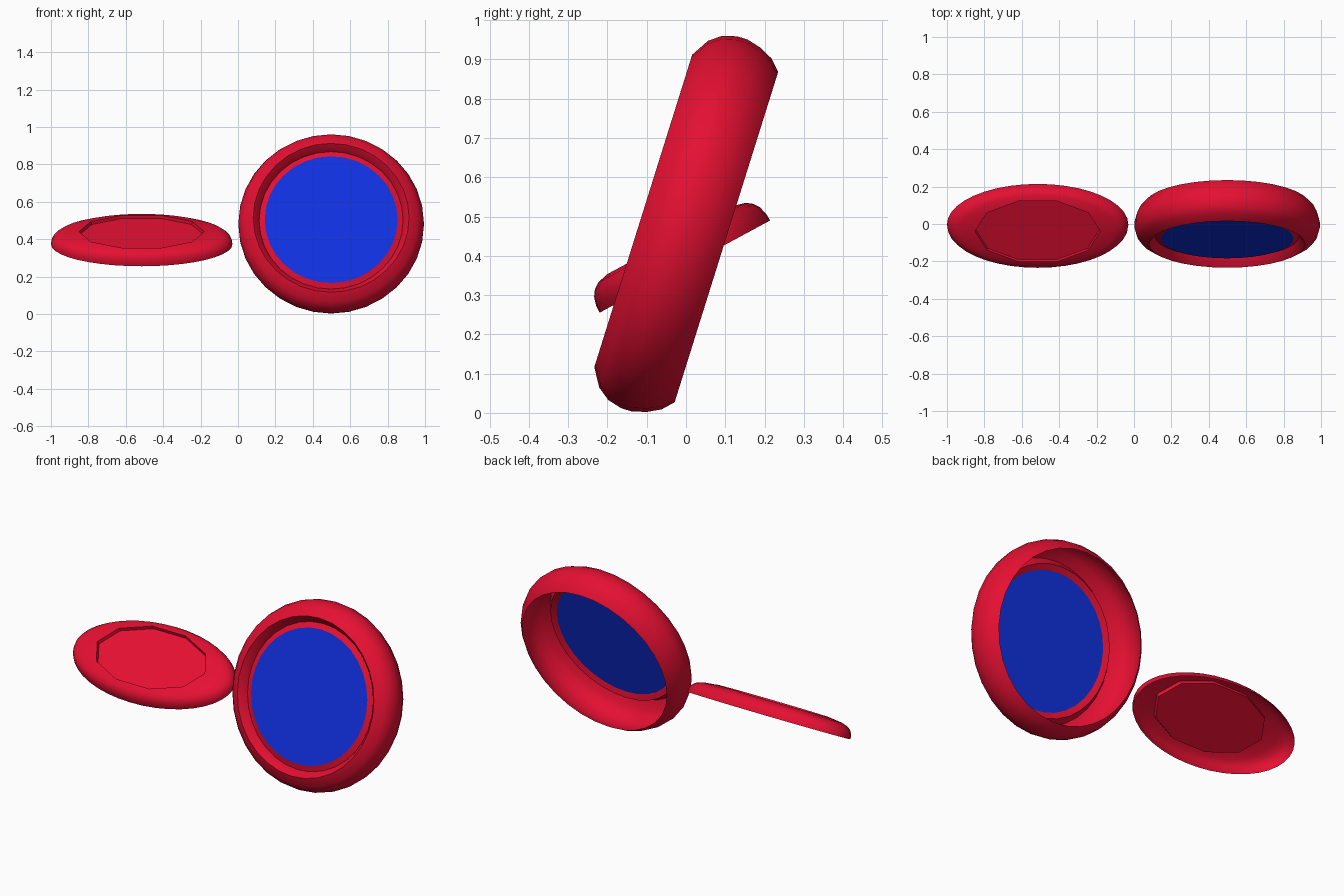
import bpy, math

if "Cube" in bpy.data.objects:
    bpy.data.objects.remove(bpy.data.objects["Cube"])

def material(name, rgb):
    m = bpy.data.materials.new(name)
    m.diffuse_color = (*rgb, 1)
    m.use_nodes = True
    m.node_tree.nodes["Principled BSDF"].inputs["Base Color"].default_value = m.diffuse_color
    return m

red = material("red", (0.78, 0.005, 0.032))
blue = material("blue", (0.005, 0.03, 0.75))

def shell(name, rings, segs, mat, loc, tilt, sides=0, cap=False, first_poly=99):
    """Open shell lofted through elliptical rings (rx, ry, height);
    rings from first_poly onward are snapped to a polygon with `sides` sides."""
    verts, faces = [], []
    for i, (rx, ry, h) in enumerate(rings):
        for k in range(segs):
            a = 2 * math.pi * k / segs
            f = 1.0
            if i >= first_poly:
                half = math.pi / sides
                f = math.cos(half) / math.cos(a % (2 * half) - half)
            verts.append((rx * f * math.cos(a), ry * f * math.sin(a), h))
    for i in range(len(rings) - 1):
        for k in range(segs):
            n = (k + 1) % segs
            faces.append((i * segs + k, i * segs + n,
                          (i + 1) * segs + n, (i + 1) * segs + k))
    if cap:
        faces.append(tuple(range((len(rings) - 1) * segs, len(rings) * segs)))
    me = bpy.data.meshes.new(name)
    me.from_pydata(verts, [], faces)
    me.materials.append(mat)
    ob = bpy.data.objects.new(name, me)
    bpy.context.collection.objects.link(ob)
    ob.location = loc
    ob.rotation_euler = (math.radians(tilt), 0, 0)
    bpy.ops.object.select_all(action='DESELECT')
    ob.select_set(True)
    bpy.context.view_layer.objects.active = ob
    bpy.ops.object.shade_smooth_by_angle(angle=math.radians(32))
    return ob

# Round case: barrel open at the back, recessed lip at the front
RING_LOC, RING_TILT = (0.498, -0.003, 0.481), 72.6
profile = [(.441, -.111), (.468, -.085), (.486, -.05), (.496, -.012),
           (.496, .015), (.486, .052), (.463, .083), (.417, .111),
           (.397, .088), (.385, .065), (.372, .07), (.354, .078)]
shell("case_ring", [(r, r, h) for r, h in profile], 32, red, RING_LOC, RING_TILT)

# Blue glass disc inside the lip
shell("glass_disc", [(.355, .355, .078)], 32, blue, RING_LOC, RING_TILT, cap=True)

# Oval lid: hollow dome with a shallow ten-sided recess on top
lid = [(.485, .247, 0), (.483, .246, .02), (.472, .24, .042), (.45, .229, .058),
       (.41, .214, .069), (.335, .193, .077), (.33, .19, .06)]
shell("oval_lid", lid, 40, red, (-0.515, -0.003, 0.3725), 28.4,
      sides=10, cap=True, first_poly=5)
